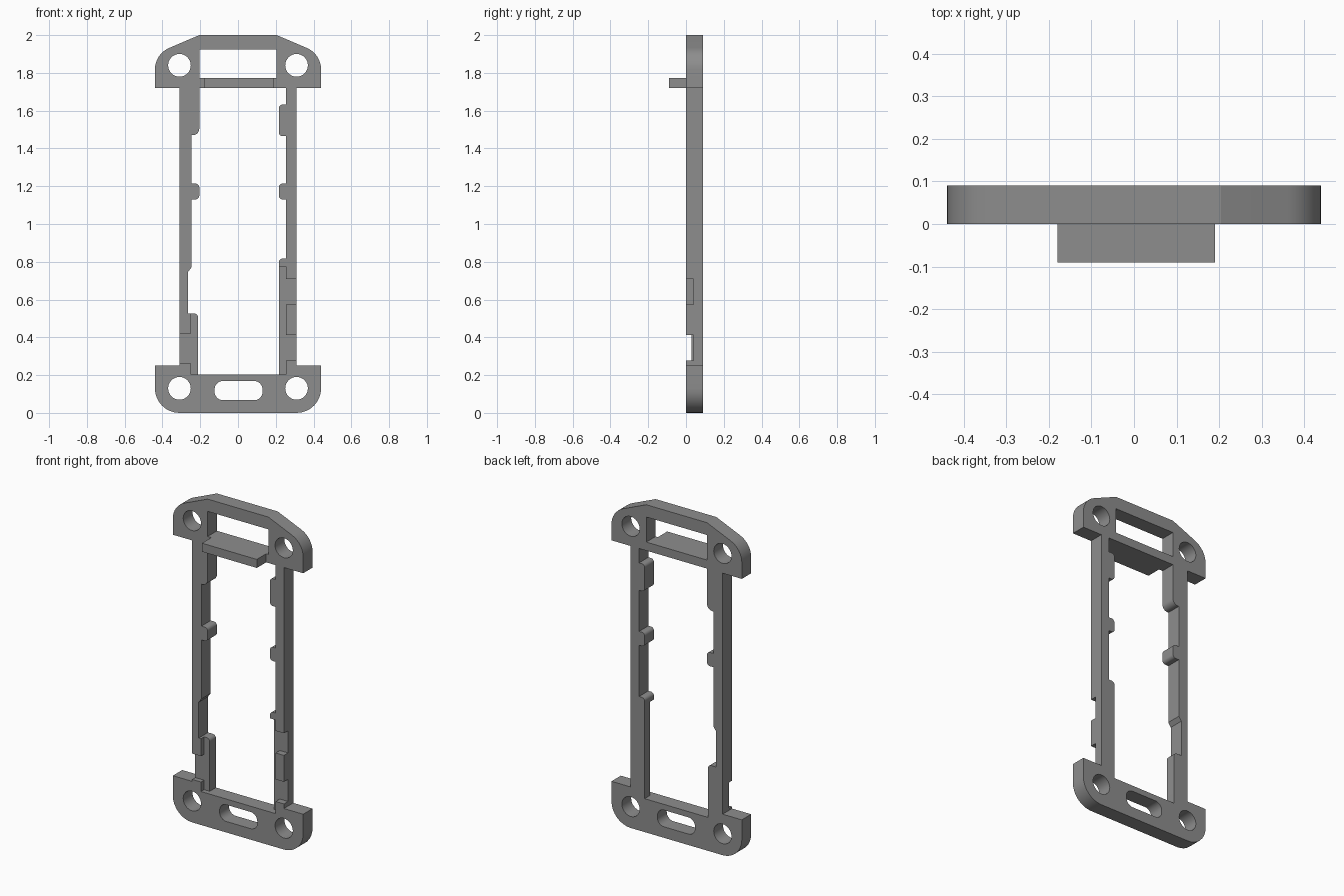
import bpy, bmesh, math
from mathutils import Vector

if "Cube" in bpy.data.objects:
    bpy.data.objects.remove(bpy.data.objects["Cube"])

DEPTH = 0.09
grey = bpy.data.materials.new("mid grey")
grey.diffuse_color = (0.27, 0.27, 0.27, 1)
grey.use_nodes = True
grey.node_tree.nodes["Principled BSDF"].inputs["Base Color"].default_value = grey.diffuse_color


def rounded(corners, steps=8):
    """Outline from (x, z[, radius]) corners, each filleted by its radius."""
    out, n = [], len(corners)
    for i, c in enumerate(corners):
        p = Vector(c[:2])
        r = c[2] if len(c) > 2 else 0
        if not r:
            out.append(p)
            continue
        a = (Vector(corners[i - 1][:2]) - p).normalized()
        b = (Vector(corners[(i + 1) % n][:2]) - p).normalized()
        half = a.angle(b) / 2
        centre = p + (a + b).normalized() * (r / math.sin(half))
        start = p + a * (r / math.tan(half)) - centre
        end = p + b * (r / math.tan(half)) - centre
        turn = math.atan2(start.x * end.y - start.y * end.x, start.dot(end))
        for k in range(steps + 1):
            t = turn * k / steps
            out.append(centre + Vector((start.x * math.cos(t) - start.y * math.sin(t),
                                        start.x * math.sin(t) + start.y * math.cos(t))))
    return out


def circle(x, z, r, n=32):
    return [Vector((x + r * math.cos(math.tau * k / n), z + r * math.sin(math.tau * k / n)))
            for k in range(n)]


def rect(x0, x1, z0, z1, r=0):
    return rounded([(x0, z0, r), (x1, z0, r), (x1, z1, r), (x0, z1, r)])


def plate(name, loops, y0, y1):
    """Flat plate from an outline and its holes, extruded along y."""
    bm = bmesh.new()
    for loop in loops:
        vs = [bm.verts.new((p.x, y0, p.y)) for p in loop]
        for i, v in enumerate(vs):
            bm.edges.new((vs[i - 1], v))
    bmesh.ops.triangle_fill(bm, use_beauty=True, edges=bm.edges[:], normal=(0, -1, 0))
    new = bmesh.ops.extrude_face_region(bm, geom=bm.faces[:], use_keep_orig=True)["geom"]
    bmesh.ops.translate(bm, vec=(0, y1 - y0, 0),
                        verts=[g for g in new if isinstance(g, bmesh.types.BMVert)])
    bmesh.ops.recalc_face_normals(bm, faces=bm.faces[:])
    bmesh.ops.dissolve_limit(bm, angle_limit=0.01, verts=bm.verts[:], edges=bm.edges[:])
    mesh = bpy.data.meshes.new(name)
    bm.to_mesh(mesh)
    bm.free()
    mesh.materials.append(grey)
    ob = bpy.data.objects.new(name, mesh)
    bpy.context.collection.objects.link(ob)
    return ob


# Outer silhouette: right half, mirrored to the left
half = [(0.31, 0, 0), (0.44, 0, 0.13), (0.44, 0.25), (0.31, 0.25), (0.31, 1.72),
        (0.44, 1.72), (0.44, 1.9, 0.125), (0.205, 2.0)]
outer = rounded(half + [(-c[0],) + c[1:] for c in reversed(half)])

# Main opening with the tabs on both rails
R = 0.02
opening = rounded([
    (0.216, 0.204), (0.216, 0.817, R), (0.254, 0.817),
    (0.254, 1.13), (0.216, 1.13, R), (0.216, 1.214, R), (0.254, 1.214),
    (0.254, 1.465), (0.216, 1.465, R), (0.216, 1.632, R), (0.254, 1.632), (0.254, 1.72),
    (-0.205, 1.72), (-0.205, 1.47, 0.035), (-0.247, 1.47),
    (-0.247, 1.214), (-0.205, 1.214, R), (-0.205, 1.13, R), (-0.247, 1.13),
    (-0.247, 0.77), (-0.265, 0.745), (-0.265, 0.526), (-0.212, 0.526, R), (-0.212, 0.204)])

holes = [circle(s * 0.31, z, 0.06) for s in (-1, 1) for z in (0.13, 1.84)]
window = rect(-0.205, 0.205, 1.772, 1.925)
slot = rect(-0.124, 0.13, 0.067, 0.169, 0.045)
frame = plate("frame", [outer, opening, window, slot] + holes, 0, DEPTH)

# Stepped recesses in the front of the lower rails
right_cut = rounded([
    (0.19, 0.204), (0.254, 0.204), (0.254, 0.278), (0.35, 0.278), (0.35, 0.413),
    (0.254, 0.413), (0.254, 0.574), (0.35, 0.574), (0.35, 0.709), (0.254, 0.709),
    (0.254, 0.775), (0.19, 0.775)])
left_cut = rounded([
    (-0.19, 0.204), (-0.25, 0.204), (-0.25, 0.262), (-0.35, 0.262), (-0.35, 0.42),
    (-0.25, 0.42), (-0.25, 0.56), (-0.19, 0.56)])
for name, loop, depth in (("right_recess_cutter", right_cut, 0.04),
                          ("left_recess_cutter", left_cut, 0.03)):
    cutter = plate(name, [loop], -0.05, depth)
    cutter.hide_render = True
    cutter.hide_set(True)
    mod = frame.modifiers.new(name, 'BOOLEAN')
    mod.operation = 'DIFFERENCE'
    mod.solver = 'EXACT'
    mod.object = cutter

# Bake the recesses, then shade only the rounded walls smooth
bpy.context.view_layer.update()
baked = bpy.data.meshes.new_from_object(
    frame.evaluated_get(bpy.context.evaluated_depsgraph_get()))
frame.modifiers.clear()
frame.data = baked
bpy.ops.object.select_all(action='DESELECT')
frame.select_set(True)
bpy.context.view_layer.objects.active = frame
bpy.ops.object.shade_smooth_by_angle(angle=math.radians(18))

# Shelf tongue projecting from the upper crossbar
plate("shelf_tongue", [rect(-0.18, 0.19, 1.72, 1.772)], -DEPTH, 0)
